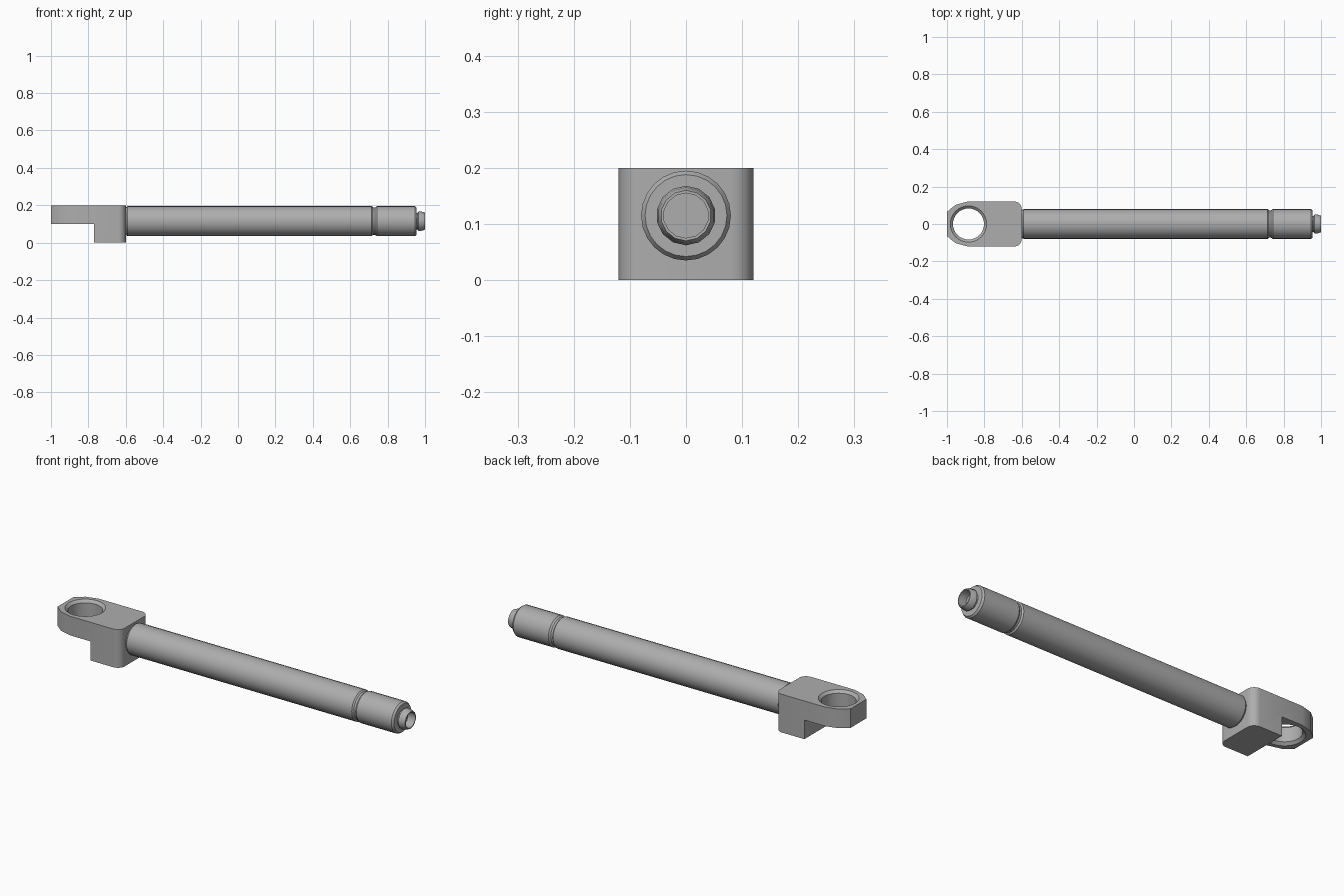
import bpy, bmesh
from math import sin, cos, pi, radians
from mathutils import Matrix

if "Cube" in bpy.data.objects:
    bpy.data.objects.remove(bpy.data.objects["Cube"])

grey = bpy.data.materials.new("plain grey")
grey.use_nodes = True
grey.diffuse_color = (0.42, 0.42, 0.42, 1)
grey.node_tree.nodes["Principled BSDF"].inputs["Base Color"].default_value = (0.42, 0.42, 0.42, 1)

AXIS_Z = 0.115      # height of the tube axis
BORE_X = -0.885     # centre of the eye


def finish(name, bm):
    bmesh.ops.recalc_face_normals(bm, faces=bm.faces)
    mesh = bpy.data.meshes.new(name)
    bm.to_mesh(mesh)
    bm.free()
    mesh.materials.append(grey)
    ob = bpy.data.objects.new(name, mesh)
    bpy.context.collection.objects.link(ob)
    return ob


def smooth(ob):
    bpy.ops.object.select_all(action="DESELECT")
    ob.select_set(True)
    bpy.context.view_layer.objects.active = ob
    bpy.ops.object.shade_smooth_by_angle(angle=radians(32))


def lathe(name, profile, sides, matrix):
    """Turn (position, radius) points about local z and cap both ends."""
    bm = bmesh.new()
    rings = [[bm.verts.new((r * cos(2 * pi * i / sides), r * sin(2 * pi * i / sides), h))
              for i in range(sides)] for h, r in profile]
    for a, b in zip(rings, rings[1:]):
        for i in range(sides):
            j = (i + 1) % sides
            bm.faces.new((a[i], a[j], b[j], b[i]))
    bm.faces.new(rings[0])
    bm.faces.new(rings[-1])
    bm.transform(matrix)
    return finish(name, bm)


def cut(ob, cutter):
    cutter.hide_render = True
    mod = ob.modifiers.new("cut", "BOOLEAN")
    mod.operation = "DIFFERENCE"
    mod.solver = "EXACT"
    mod.object = cutter
    bpy.context.view_layer.objects.active = ob
    bpy.ops.object.modifier_apply(modifier=mod.name)
    bpy.data.objects.remove(cutter)


# Lug: rounded outline, extruded to full height
half = [(-1, 0.065), (-0.955, 0.102), (-0.89, 0.12)]
half += [(-0.64 + 0.04 * sin(a * pi / 12), 0.08 + 0.04 * cos(a * pi / 12)) for a in range(7)]
outline = half + [(x, -y) for x, y in reversed(half)]
bm = bmesh.new()
base = bm.faces.new([bm.verts.new((x, y, 0)) for x, y in outline])
top = bmesh.ops.extrude_face_region(bm, geom=[base])
bmesh.ops.translate(bm, vec=(0, 0, 0.2),
                    verts=[v for v in top["geom"] if isinstance(v, bmesh.types.BMVert)])
lug = finish("eye_lug", bm)

# Step under the eye
bm = bmesh.new()
bmesh.ops.create_cube(bm, size=1, matrix=Matrix.Translation((-0.97, 0, 0))
                      @ Matrix.Diagonal((0.4, 0.5, 0.2, 1)))
cut(lug, finish("step_cutter", bm))

# Chamfered bore through the eye
bore = [(0.08, 0.103), (0.1, 0.097), (0.113, 0.083), (0.187, 0.083), (0.2, 0.097), (0.22, 0.117)]
cut(lug, lathe("bore_cutter", bore, 32, Matrix.Translation((BORE_X, 0, 0))))
smooth(lug)

# Tube and end collar, separated by a narrow groove
along_x = Matrix.Translation((0, 0, AXIS_Z)) @ Matrix.Rotation(pi / 2, 4, "Y")
tube = [(-0.61, 0.073), (-0.6, 0.073), (-0.59, 0.08), (0.715, 0.08), (0.722, 0.073), (0.735, 0.073)]
collar = [(0.733, 0.073), (0.742, 0.08), (0.945, 0.08), (0.955, 0.073)]
smooth(lathe("tube", tube, 24, along_x))
smooth(lathe("end_collar", collar, 24, along_x))

# Hollow tip with a necked root and tapered rim
tip = [(0.94, 0.045), (0.96, 0.045), (0.966, 0.053), (0.988, 0.05), (1.0, 0.045),
       (1.0, 0.04), (0.957, 0.04)]
smooth(lathe("hollow_tip", tip, 14, along_x))
